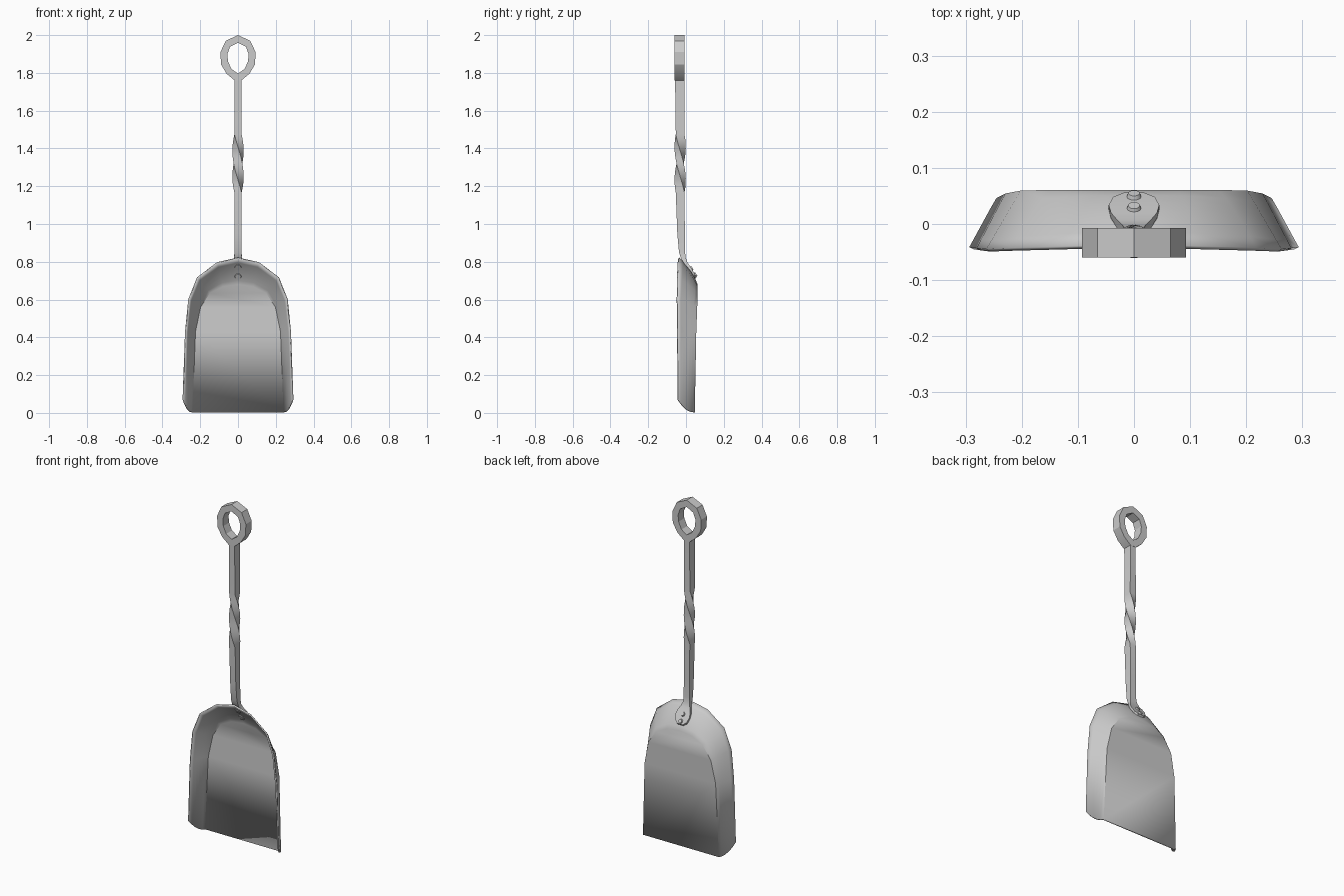
import bpy, bmesh, math
from mathutils import Vector

if "Cube" in bpy.data.objects:
    bpy.data.objects.remove(bpy.data.objects["Cube"])


def make(name, bm, angle=None):
    bmesh.ops.recalc_face_normals(bm, faces=bm.faces[:])
    me = bpy.data.meshes.new(name)
    bm.to_mesh(me)
    bm.free()
    ob = bpy.data.objects.new(name, me)
    bpy.context.collection.objects.link(ob)
    if angle:
        bpy.ops.object.select_all(action='DESELECT')
        ob.select_set(True)
        bpy.context.view_layer.objects.active = ob
        bpy.ops.object.shade_smooth_by_angle(angle=math.radians(angle))
    return ob


def mirrored(pts):
    # right half ending on the centre line -> full run, right to left
    return pts + [(-p[0],) + tuple(p[1:]) for p in reversed(pts[:-1])]


# Pan: rim outline lofted back to the floor outline
rim = mirrored([(.29, -.043, .07), (.277, -.045, .43), (.26, -.047, .60),
                (.215, -.045, .715), (.11, -.042, .795), (0, -.038, .82)])
floor = mirrored([(.243, .043, .003), (.227, .051, .43), (.20, .056, .56),
                  (.15, .057, .635), (.08, .057, .67), (0, .057, .68)])
half = [0, 0, 0, .006, .011, .012]
bulge = half + half[-2::-1]
N, ROWS = len(rim), 6


def wall(i, t):
    p = Vector(rim[i]).lerp(Vector(floor[i]), t)
    hump = 4 * t * (1 - t)
    p.y += bulge[i] * hump
    if i in (0, N - 1):
        p.z -= .017 * hump      # rounded lower corner
    return p


bm = bmesh.new()
rows = [[bm.verts.new(wall(i, r / ROWS)) for i in range(N)] for r in range(ROWS + 1)]
for a, b in zip(rows, rows[1:]):
    for i in range(N - 1):
        bm.faces.new((a[i], a[i + 1], b[i + 1], b[i]))
f = rows[-1]
for i in range(N // 2 - 1):
    bm.faces.new((f[i], f[i + 1], f[N - 2 - i], f[N - 1 - i]))
m = N // 2
bm.faces.new((f[m - 1], f[m], f[m + 1]))
pan = make("pan", bm, 35)
mod = pan.modifiers.new("thickness", 'SOLIDIFY')
mod.thickness = .008
mod.offset = 0

# Handle rod: (y, z, half width, half thickness, tilt, twist)
slope = math.radians(54)
secs = [(.053, .714, .018, .005, slope, 0), (.045, .727, .037, .006, slope, 0),
        (.030, .752, .045, .006, slope * .9, 0), (.015, .773, .041, .007, slope * .8, 0),
        (.000, .793, .030, .009, slope * .7, 0), (-.012, .815, .021, .012, slope * .5, 0),
        (-.021, .85, .019, .016, .1, 0), (-.026, .95, .018, .020, 0, 0)]
for k in range(13):
    secs.append((-.031, 1.165 + .31 * k / 12, .019, .023, 0, -math.pi * k / 12))
secs.append((-.033, 1.78, .018, .025, 0, -math.pi))
bm = bmesh.new()
prev = None
for y, z, w, t, tilt, tw in secs:
    ring = []
    for sx, sy in ((-1, -1), (1, -1), (1, 1), (-1, 1)):
        u, v = sx * w, sy * t
        x, d = u * math.cos(tw) - v * math.sin(tw), u * math.sin(tw) + v * math.cos(tw)
        ring.append(bm.verts.new((x, y + d * math.cos(tilt), z + d * math.sin(tilt))))
    if prev:
        for i in range(4):
            j = (i + 1) % 4
            bm.faces.new((prev[i], prev[j], ring[j], ring[i]))
    else:
        bm.faces.new(ring)
    prev = ring
bm.faces.new(prev)
make("twisted_handle", bm, 30)

# Hanging loop: teardrop ring with a flat section
outer = [(.018, 1.76), (.06, 1.795), (.09, 1.845), (.093, 1.91), (.065, 1.97), (0, 2.0)]
inner = [(0, 1.797), (.034, 1.82), (.053, 1.86), (.056, 1.90), (.042, 1.938), (0, 1.96)]
outer += [(-x, z) for x, z in outer[-2::-1]]
inner += [(-x, z) for x, z in inner[-2::-1]]
bm = bmesh.new()
cols = [[bm.verts.new((p[0], y, p[1])) for p, y in
         ((o, -.06), (o, -.007), (n, -.007), (n, -.06))] for o, n in zip(outer, inner)]
for k in range(len(cols) - 1):
    a, b = cols[k], cols[k + 1]
    for i in range(4):
        j = (i + 1) % 4
        bm.faces.new((a[i], a[j], b[j], b[i]))
bmesh.ops.remove_doubles(bm, verts=bm.verts[:], dist=1e-5)
a, b = cols[0], cols[-1]
bm.faces.new((a[0], b[0], a[3]))
bm.faces.new((a[1], a[2], b[1]))
bm.faces.new((a[0], a[1], b[1], b[0]))
make("hanging_loop", bm, 20)

# Rivet heads inside the pan and on the handle tongue
for name, t, off, r in (("inner_rivet_top", .32, -.006, .02), ("inner_rivet_low", .68, -.006, .02),
                        ("outer_rivet_top", .45, .017, .013), ("outer_rivet_low", .68, .017, .013)):
    tan = (wall(m, t + .05) - wall(m, t - .05)).normalized()
    n = Vector((0, -tan.z, tan.y))
    bm = bmesh.new()
    s = 1 if off > 0 else -1
    bmesh.ops.create_cone(bm, cap_ends=True, segments=12, radius1=r, radius2=r * .8, depth=.007)
    bm.transform((n * s).to_track_quat('Z', 'Y').to_matrix().to_4x4())
    bmesh.ops.translate(bm, verts=bm.verts[:], vec=wall(m, t) + n * off)
    make(name, bm, 30)
